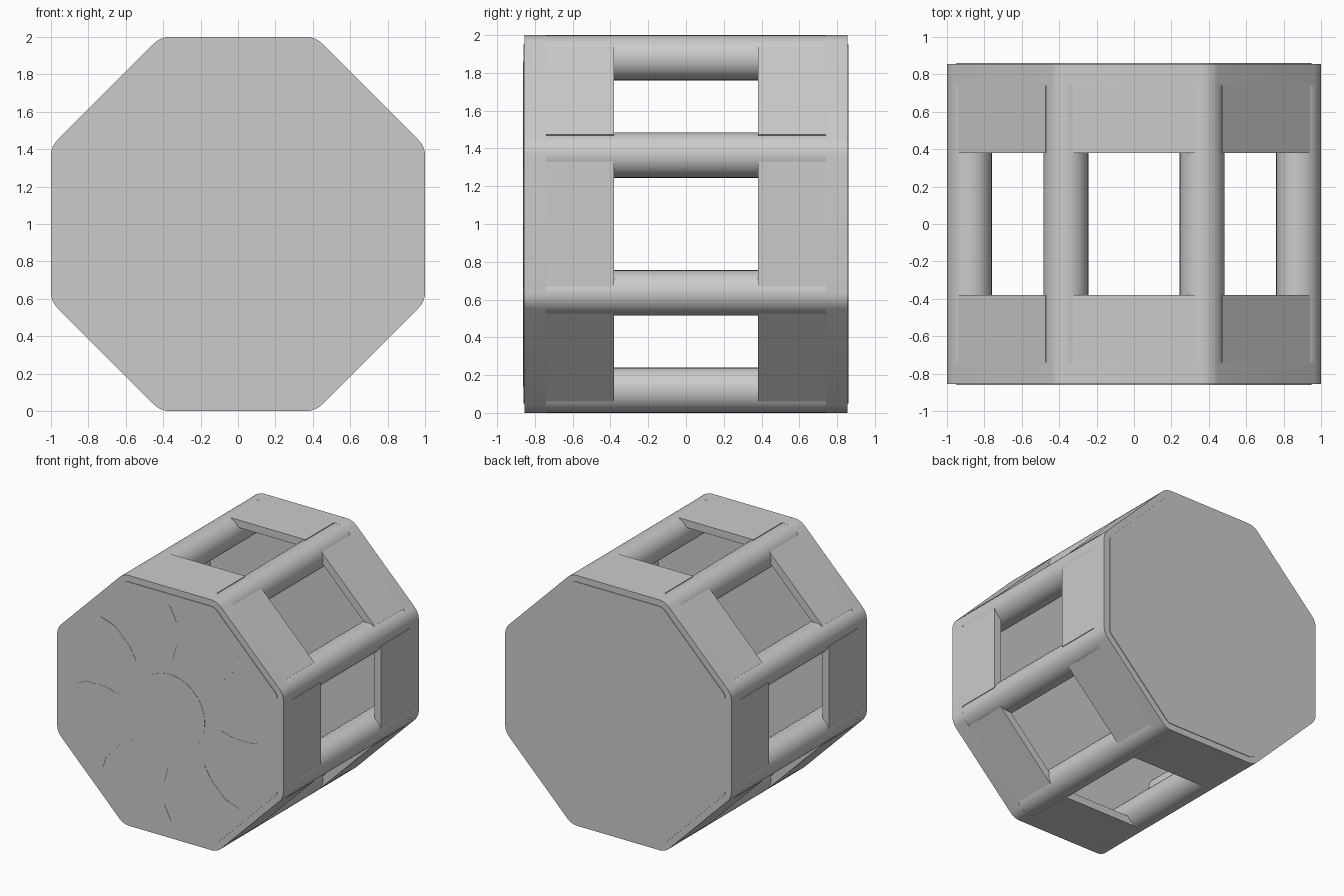
import bpy, bmesh, math

if "Cube" in bpy.data.objects:
    bpy.data.objects.remove(bpy.data.objects["Cube"])

grey = bpy.data.materials.new("light grey")
grey.diffuse_color = (0.6, 0.6, 0.6, 1)
grey.use_nodes = True
grey.node_tree.nodes["Principled BSDF"].inputs["Base Color"].default_value = grey.diffuse_color

C8 = math.cos(math.pi / 8)


def rounded_octagon(apothem, radius, steps=6):
    """Outline (x, z) of an octagon with rounded corners, centred on z = 1."""
    pts = []
    r = (apothem - radius) / C8
    for i in range(8):
        a = math.pi / 8 + i * math.pi / 4
        for k in range(steps + 1):
            b = a - math.pi / 8 + k * math.pi / 4 / steps
            pts.append((r * math.cos(a) + radius * math.cos(b),
                        1 + r * math.sin(a) + radius * math.sin(b)))
    return pts


def add_prism(bm, pts, y0, y1):
    """Extrude an (x, z) outline along y."""
    a = [bm.verts.new((x, y0, z)) for x, z in pts]
    b = [bm.verts.new((x, y1, z)) for x, z in pts]
    n = len(pts)
    bm.faces.new(a)
    bm.faces.new(b[::-1])
    for i in range(n):
        j = (i + 1) % n
        bm.faces.new((a[j], a[i], b[i], b[j]))


def finish(name, bm):
    bmesh.ops.recalc_face_normals(bm, faces=bm.faces)
    me = bpy.data.meshes.new(name)
    bm.to_mesh(me)
    bm.free()
    me.materials.append(grey)
    ob = bpy.data.objects.new(name, me)
    bpy.context.collection.objects.link(ob)
    bpy.ops.object.select_all(action='DESELECT')
    bpy.context.view_layer.objects.active = ob
    ob.select_set(True)
    bpy.ops.object.shade_smooth_by_angle(angle=math.radians(25))
    return ob


def turned(pts, a):
    """Rotate (x, z) offsets by a about the model axis."""
    c, s = math.cos(a), math.sin(a)
    return [(x * c - z * s, 1 + x * s + z * c) for x, z in pts]


for side, sign in (("front", -1), ("back", 1)):
    # End cap with a slightly raised face plate
    bm = bmesh.new()
    add_prism(bm, rounded_octagon(1.0, 0.12), sign * 0.74, sign * 0.855)
    finish(side + "_end_cap", bm)
    bm = bmesh.new()
    add_prism(bm, rounded_octagon(0.95, 0.07), sign * 0.85, sign * 0.86)
    finish(side + "_face_plate", bm)
    # Eight flat side panels forming the collar
    bm = bmesh.new()
    for i in range(8):
        box = [(0.94, -0.33), (1.0, -0.33), (1.0, 0.33), (0.94, 0.33)]
        add_prism(bm, turned(box, i * math.pi / 4), sign * 0.38, sign * 0.75)
    finish(side + "_side_panels", bm)

# Eight round corner rods
bm = bmesh.new()
for i in range(8):
    a = math.pi / 8 + i * math.pi / 4
    r = 0.88 / C8
    circle = [(r * math.cos(a) + 0.12 * math.cos(t * math.pi / 16),
               1 + r * math.sin(a) + 0.12 * math.sin(t * math.pi / 16)) for t in range(32)]
    add_prism(bm, circle, -0.8, 0.8)
finish("corner_rods", bm)

# Faint hub disc and bent ribs on the front plate
bm = bmesh.new()
add_prism(bm, [(0.31 * math.cos(t * math.pi / 24), 1 + 0.31 * math.sin(t * math.pi / 24))
               for t in range(48)], -0.862, -0.858)
finish("front_hub", bm)
bm = bmesh.new()
path = [(0.03, 0.45), (0.06, 0.56), (0.06, 0.74), (0.0, 0.86)]
outline = path + [(x - 0.012, z) for x, z in path[::-1]]
for i in range(8):
    add_prism(bm, turned(outline, i * math.pi / 4), -0.862, -0.858)
finish("front_ribs", bm)
